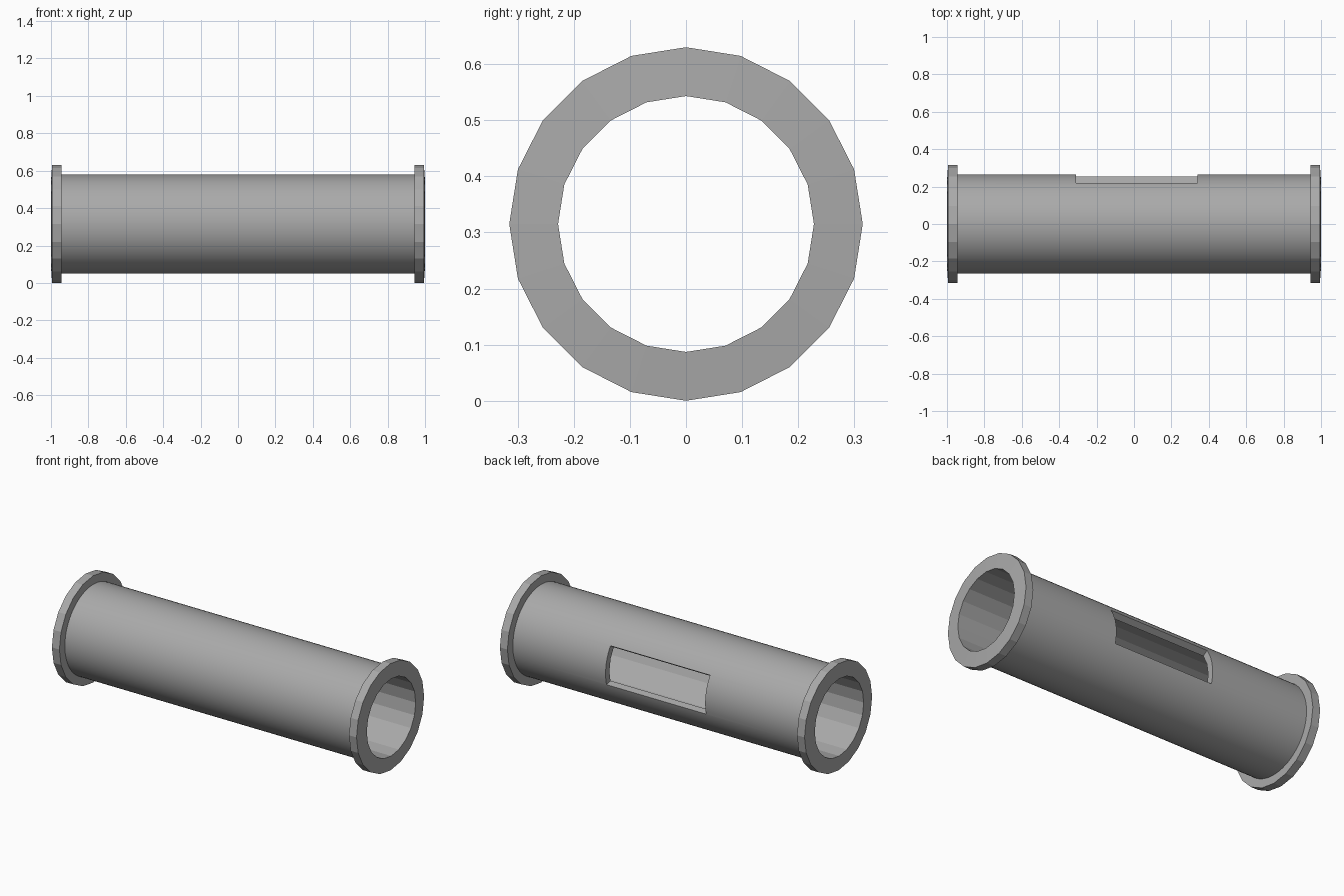
import bpy, bmesh
from math import sin, cos, pi, radians

if "Cube" in bpy.data.objects:
    bpy.data.objects.remove(bpy.data.objects["Cube"])

AXIS_Z = 0.315      # height of the tube axis
BORE, PIPE, RIM = 0.228, 0.264, 0.315

grey = bpy.data.materials.new("plain grey")
grey.use_nodes = True
grey.diffuse_color = (0.4, 0.4, 0.4, 1)
grey.node_tree.nodes["Principled BSDF"].inputs["Base Color"].default_value = (0.4, 0.4, 0.4, 1)


def finish(name, bm):
    bmesh.ops.recalc_face_normals(bm, faces=bm.faces)
    mesh = bpy.data.meshes.new(name)
    bm.to_mesh(mesh)
    bm.free()
    mesh.materials.append(grey)
    obj = bpy.data.objects.new(name, mesh)
    bpy.context.collection.objects.link(obj)
    return obj


def circle(radius, sides):
    return [(radius * cos(2 * pi * i / sides), radius * sin(2 * pi * i / sides))
            for i in range(sides)]


def prism(name, outline, x0, x1):
    """Extrude a (y, z) outline, measured from the axis, along x."""
    bm = bmesh.new()
    a, b = [[bm.verts.new((x, y, z + AXIS_Z)) for y, z in outline] for x in (x0, x1)]
    bm.faces.new(a)
    bm.faces.new(b)
    for i in range(len(a)):
        j = (i + 1) % len(a)
        bm.faces.new((a[i], a[j], b[j], b[i]))
    return finish(name, bm)


def ring(name, profile, sides):
    """Revolve a closed (x, radius) profile around the tube axis."""
    bm = bmesh.new()
    loops = [[bm.verts.new((x, y, z + AXIS_Z)) for y, z in circle(r, sides)]
             for x, r in profile]
    for k, a in enumerate(loops):
        b = loops[(k + 1) % len(loops)]
        for i in range(sides):
            j = (i + 1) % sides
            bm.faces.new((a[i], a[j], b[j], b[i]))
    return finish(name, bm)


def cut(obj, cutter):
    bpy.context.view_layer.objects.active = obj
    mod = obj.modifiers.new("cut", 'BOOLEAN')
    mod.operation, mod.solver, mod.object = 'DIFFERENCE', 'EXACT', cutter
    bpy.ops.object.modifier_apply(modifier=mod.name)
    bpy.data.objects.remove(cutter)


# Round pipe with a faceted bore
pipe = prism("pipe", circle(PIPE, 72), -0.945, 0.945)
cut(pipe, prism("bore_cutter", circle(BORE, 20), -1.1, 1.1))

# Window through the back wall, with radial top and bottom edges
low, high = radians(-15), radians(34)
sector = [(r * cos(a), r * sin(a))
          for r, a in ((0.15, low), (0.4, low), (0.4, high), (0.15, high))]
cut(pipe, prism("window_cutter", sector, -0.31, 0.34))

# Smooth outside, flat bore facets
bpy.ops.object.select_all(action='DESELECT')
pipe.select_set(True)
bpy.context.view_layer.objects.active = pipe
bpy.ops.object.shade_smooth_by_angle(angle=radians(10))

# Low-sided end flanges with slightly coned faces
for side, label in ((1, "left"), (-1, "right")):
    ring(label + "_flange", [(side * 0.945, BORE), (side * 0.945, RIM),
                             (side * 0.994, RIM), (side * 1.0, BORE)], 20)
